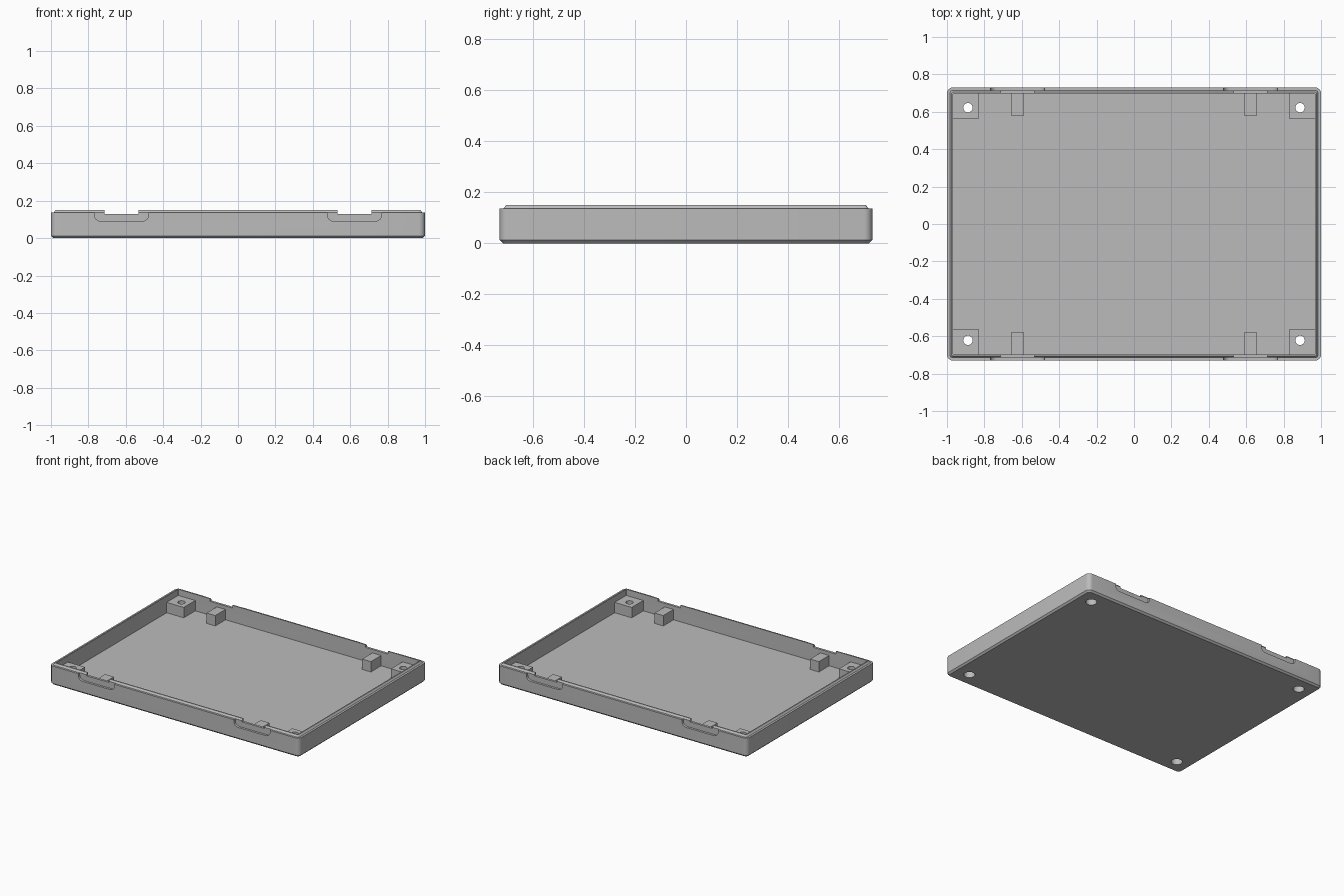
import bpy
import bmesh
from math import pi, cos, sin

default = bpy.data.objects.get("Cube")
if default:
    bpy.data.objects.remove(default, do_unlink=True)

HALF_X, HALF_Y, HEIGHT = 1.0, 0.73, 0.15
FLOOR, WALL, POST_TOP = 0.03, 0.033, 0.105

grey = bpy.data.materials.new("grey plastic")
grey.use_nodes = True
grey.diffuse_color = (0.5, 0.5, 0.5, 1)
grey.node_tree.nodes["Principled BSDF"].inputs["Base Color"].default_value = (0.5, 0.5, 0.5, 1)


def make(name, bm):
    bmesh.ops.recalc_face_normals(bm, faces=bm.faces)
    mesh = bpy.data.meshes.new(name)
    bm.to_mesh(mesh)
    bm.free()
    mesh.materials.append(grey)
    obj = bpy.data.objects.new(name, mesh)
    bpy.context.collection.objects.link(obj)
    return obj


def box(name, x0, x1, y0, y1, z0, z1):
    bm = bmesh.new()
    bmesh.ops.create_cube(bm, size=1)
    for v in bm.verts:
        v.co.x = x0 if v.co.x < 0 else x1
        v.co.y = y0 if v.co.y < 0 else y1
        v.co.z = z0 if v.co.z < 0 else z1
    return make(name, bm)


def cylinder(name, x, y, z0, z1, radius):
    bm = bmesh.new()
    bmesh.ops.create_cone(bm, cap_ends=True, segments=32, radius1=radius,
                          radius2=radius, depth=z1 - z0)
    bmesh.ops.translate(bm, verts=bm.verts, vec=(x, y, (z0 + z1) / 2))
    return make(name, bm)


def rounded_ring(bm, inset, z, steps=6):
    """Rounded rectangle of vertices, inset from the outer wall."""
    radius = max(0.032 - inset, 0.004)
    ring = []
    for quarter, (sx, sy) in enumerate([(1, 1), (-1, 1), (-1, -1), (1, -1)]):
        for i in range(steps + 1):
            a = (quarter + i / steps) * pi / 2
            ring.append(bm.verts.new((sx * (HALF_X - inset - radius) + radius * cos(a),
                                      sy * (HALF_Y - inset - radius) + radius * sin(a), z)))
    return ring


def recess_cutter(x, side):
    """Clip recess with rounded lower corners, sunk into the outside of the wall."""
    half, low, radius = 0.145, 0.09, 0.035
    profile = [(-half, 0.2)]
    for start, cx in ((pi, radius - half), (1.5 * pi, half - radius)):
        for i in range(7):
            a = start + i * pi / 12
            profile.append((cx + radius * cos(a), low + radius + radius * sin(a)))
    profile.append((half, 0.2))
    bm = bmesh.new()
    face = bm.faces.new([bm.verts.new((x + px, side * (HALF_Y - 0.016), pz)) for px, pz in profile])
    new = bmesh.ops.extrude_face_region(bm, geom=[face])["geom"]
    bmesh.ops.translate(bm, verts=[g for g in new if isinstance(g, bmesh.types.BMVert)],
                        vec=(0, side * 0.05, 0))
    return make("recess_cutter", bm)


def cut(obj, cutters):
    bpy.context.view_layer.objects.active = obj
    for cutter in cutters:
        cutter.hide_render = True
        mod = obj.modifiers.new("cut", "BOOLEAN")
        mod.operation = "DIFFERENCE"
        mod.solver = "EXACT"
        mod.object = cutter
        bpy.ops.object.modifier_apply(modifier=mod.name)


# Tray shell: bottom chamfer, outer wall, shoulder, bevelled lip, inner wall, floor
bm = bmesh.new()
section = [(0.012, 0), (0, 0.012), (0, 0.137), (0.015, 0.137), (0.025, HEIGHT),
           (WALL, HEIGHT), (WALL, FLOOR)]
rings = [rounded_ring(bm, inset, z) for inset, z in section]
for lower, upper in zip(rings, rings[1:]):
    for i in range(len(lower)):
        j = (i + 1) % len(lower)
        bm.faces.new((lower[i], lower[j], upper[j], upper[i]))
bm.faces.new(rings[0])
bm.faces.new(rings[-1])
tray = make("tray", bm)

# Clip recesses, notches and inner clip blocks on both long walls
tray_cutters, parts = [], [tray]
for sx, x_name in ((1, "left"), (-1, "right")):
    for sy, y_name in ((1, "back"), (-1, "front")):
        x = sx * 0.623
        tray_cutters.append(recess_cutter(x, sy))
        ya, yb = sorted((sy * (HALF_Y - 0.06), sy * (HALF_Y + 0.05)))
        tray_cutters.append(box("notch_cutter", x - 0.09, x + 0.09, ya, yb, 0.13, 0.2))
        ya, yb = sorted((sy * 0.58, sy * 0.705))
        parts.append(box(f"{y_name}_{x_name}_clip_block", x - 0.035, x + 0.035,
                         ya, yb, 0.02, POST_TOP))

# Corner screw posts with through holes and counterbores underneath
all_cutters = list(tray_cutters)
for sx, x_name in ((1, "left"), (-1, "right")):
    for sy, y_name in ((1, "back"), (-1, "front")):
        xa, xb = sorted((sx * 0.83, sx * 0.973))
        ya, yb = sorted((sy * 0.565, sy * 0.703))
        post = box(f"{y_name}_{x_name}_screw_post", xa, xb, ya, yb, 0.02, POST_TOP)
        holes = [cylinder("hole_cutter", sx * 0.888, sy * 0.622, -0.1, 0.2, 0.025),
                 cylinder("bore_cutter", sx * 0.888, sy * 0.622, -0.1, 0.045, 0.037)]
        cut(post, holes)
        parts.append(post)
        tray_cutters += holes
cut(tray, tray_cutters)
for cutter in tray_cutters:
    bpy.data.objects.remove(cutter, do_unlink=True)

# Smooth the rounded corners and holes, keep the other edges sharp
for part in parts:
    bpy.ops.object.select_all(action="DESELECT")
    part.select_set(True)
    bpy.context.view_layer.objects.active = part
    bpy.ops.object.shade_smooth_by_angle(angle=pi / 6)
